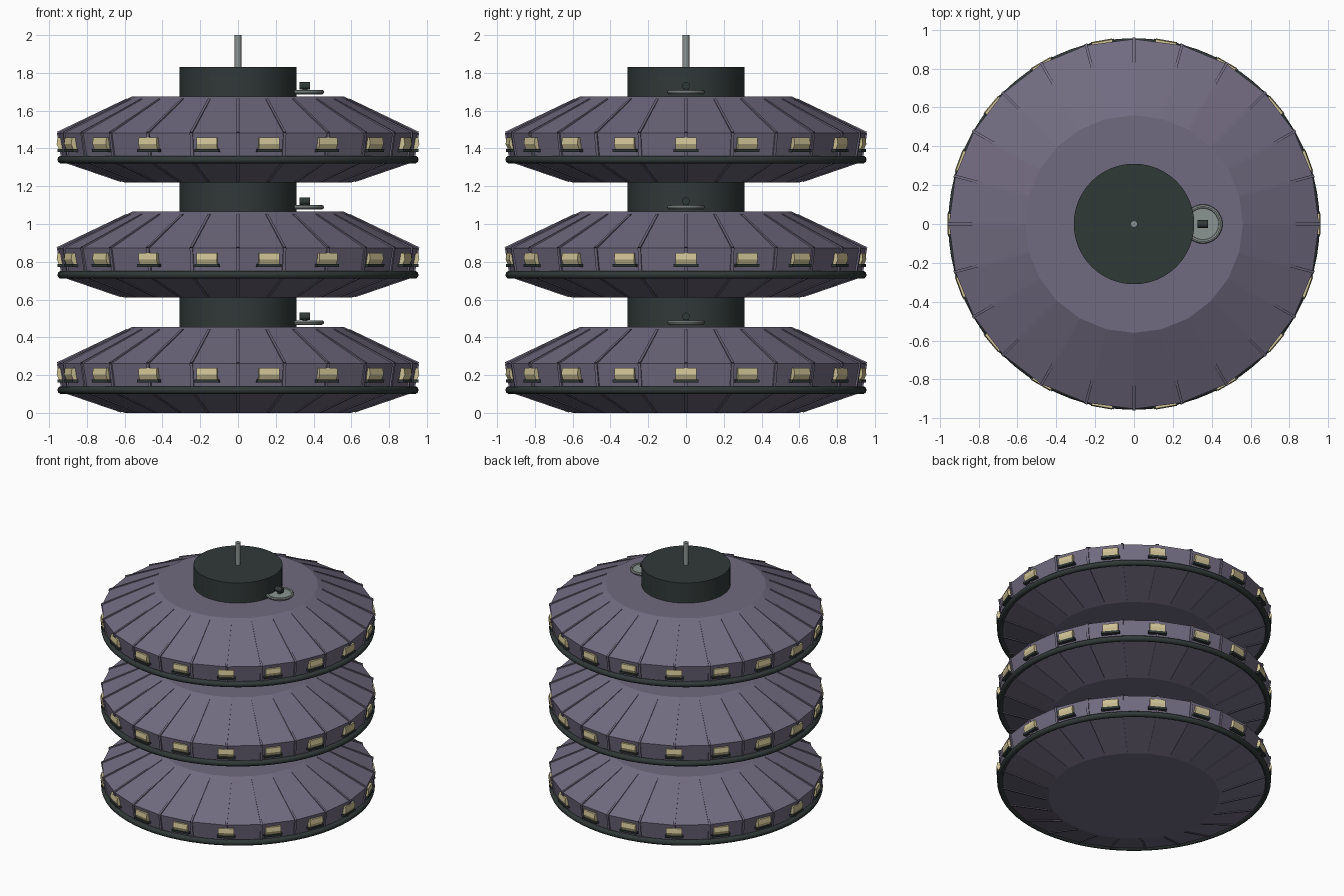
import bpy, bmesh, math
from mathutils import Vector, Matrix

if "Cube" in bpy.data.objects:
    bpy.data.objects.remove(bpy.data.objects["Cube"])

SIDES, WINDOWS, STEP = 24, 18, 0.61


def material(name, rgb):
    m = bpy.data.materials.new(name)
    m.diffuse_color = (*rgb, 1)
    m.use_nodes = True
    m.node_tree.nodes["Principled BSDF"].inputs["Base Color"].default_value = m.diffuse_color
    return m


PURPLE = material("dusty purple", (0.165, 0.146, 0.215))
DARK = material("dark green grey", (0.03, 0.041, 0.039))
CREAM = material("window cream", (0.62, 0.54, 0.30))
GREY = material("pale grey", (0.26, 0.30, 0.285))


def finish(name, bm, mat, smooth=False):
    bmesh.ops.recalc_face_normals(bm, faces=bm.faces)
    me = bpy.data.meshes.new(name)
    bm.to_mesh(me)
    bm.free()
    me.materials.append(mat)
    ob = bpy.data.objects.new(name, me)
    bpy.context.collection.objects.link(ob)
    if smooth:
        bpy.context.view_layer.objects.active = ob
        ob.select_set(True)
        bpy.ops.object.shade_smooth_by_angle(angle=math.radians(40))
        ob.select_set(False)
    return ob


def lathe(name, profile, sides, mat, z=0, x=0, closed=False, smooth=False):
    """Spin (radius, height) points round a vertical axis; open profiles are capped."""
    bm = bmesh.new()
    rings = []
    for r, h in profile:
        rings.append([bm.verts.new((x + r * math.cos(a), r * math.sin(a), z + h))
                      for a in (2 * math.pi * i / sides for i in range(sides))])
    pairs = list(zip(rings, rings[1:]))
    if closed:
        pairs.append((rings[-1], rings[0]))
    for lo, hi in pairs:
        for i in range(sides):
            j = (i + 1) % sides
            bm.faces.new((lo[i], lo[j], hi[j], hi[i]))
    if not closed:
        bm.faces.new(rings[0])
        bm.faces.new(rings[-1])
    return finish(name, bm, mat, smooth)


def circle(r, h, rad, n=10):
    return [(r + rad * math.cos(2 * math.pi * i / n), h + rad * math.sin(2 * math.pi * i / n))
            for i in range(n)]


def slabs(name, section, width, count, mat, z):
    """Extrude a (radius, height) section sideways and repeat it round the hull."""
    bm = bmesh.new()
    for k in range(count):
        rot = Matrix.Rotation(2 * math.pi * k / count, 3, 'Z')
        a, b = ([bm.verts.new(rot @ Vector((r, s * width / 2, z + h))) for r, h in section]
                for s in (-1, 1))
        bm.faces.new(a)
        bm.faces.new(b)
        for i in range(len(a)):
            j = (i + 1) % len(a)
            bm.faces.new((a[i], a[j], b[j], b[i]))
    return finish(name, bm, mat)


for t in range(3):
    z = STEP * t
    # faceted saucer hull and its central core
    lathe("saucer_hull", [(0.60, 0), (0.935, 0.115), (0.93, 0.14), (0.952, 0.262), (0.56, 0.455)],
          SIDES, PURPLE, z)
    lathe("core", [(0.31, 0.44), (0.31, STEP)], 64, DARK, z, smooth=True)
    # rounded bumper below the wall
    lathe("bumper_ring", circle(0.935, 0.121, 0.021), 72, DARK, z, closed=True, smooth=True)
    # raised seams over roof, wall and underside
    slabs("roof_seams", [(0.59, 0.43), (0.59, 0.444), (0.96, 0.267), (0.94, 0.255)],
          0.014, SIDES, PURPLE, z)
    slabs("wall_seams", [(0.91, 0.13), (0.937, 0.13), (0.959, 0.262), (0.93, 0.262)],
          0.016, SIDES, PURPLE, z)
    slabs("belly_seams", [(0.61, 0.012), (0.62, 0.002), (0.935, 0.11), (0.92, 0.12)],
          0.014, SIDES, PURPLE, z)
    # slightly bulging windows with sills
    slabs("windows", [(0.92, 0.17), (0.945, 0.17), (0.960, 0.203), (0.955, 0.237), (0.92, 0.237)],
          0.11, WINDOWS, CREAM, z)
    slabs("window_sills", [(0.92, 0.162), (0.955, 0.162), (0.957, 0.178), (0.92, 0.178)],
          0.13, WINDOWS, DARK, z)
    # dish beside the core with a raised rim and a short barrel
    lathe("dish_plate", [(0.092, 0.466), (0.092, 0.482)], 32, GREY, z, 0.355)
    lathe("dish_rim", circle(0.09, 0.479, 0.011, 8), 32, GREY, z, 0.355, closed=True, smooth=True)
    lathe("dish_post", [(0.014, 0.47), (0.014, 0.51)], 12, DARK, z, 0.355)
    bm = bmesh.new()
    bmesh.ops.create_cone(bm, cap_ends=True, segments=16, radius1=0.02, radius2=0.02, depth=0.055,
                          matrix=Matrix.Translation((0.353, 0, z + 0.511))
                          @ Matrix.Rotation(math.pi / 2, 4, 'Y'))
    finish("dish_barrel", bm, DARK, smooth=True)

# mast on the top core
lathe("mast", [(0.018, 1.82), (0.018, 2.0)], 12, GREY, smooth=True)
